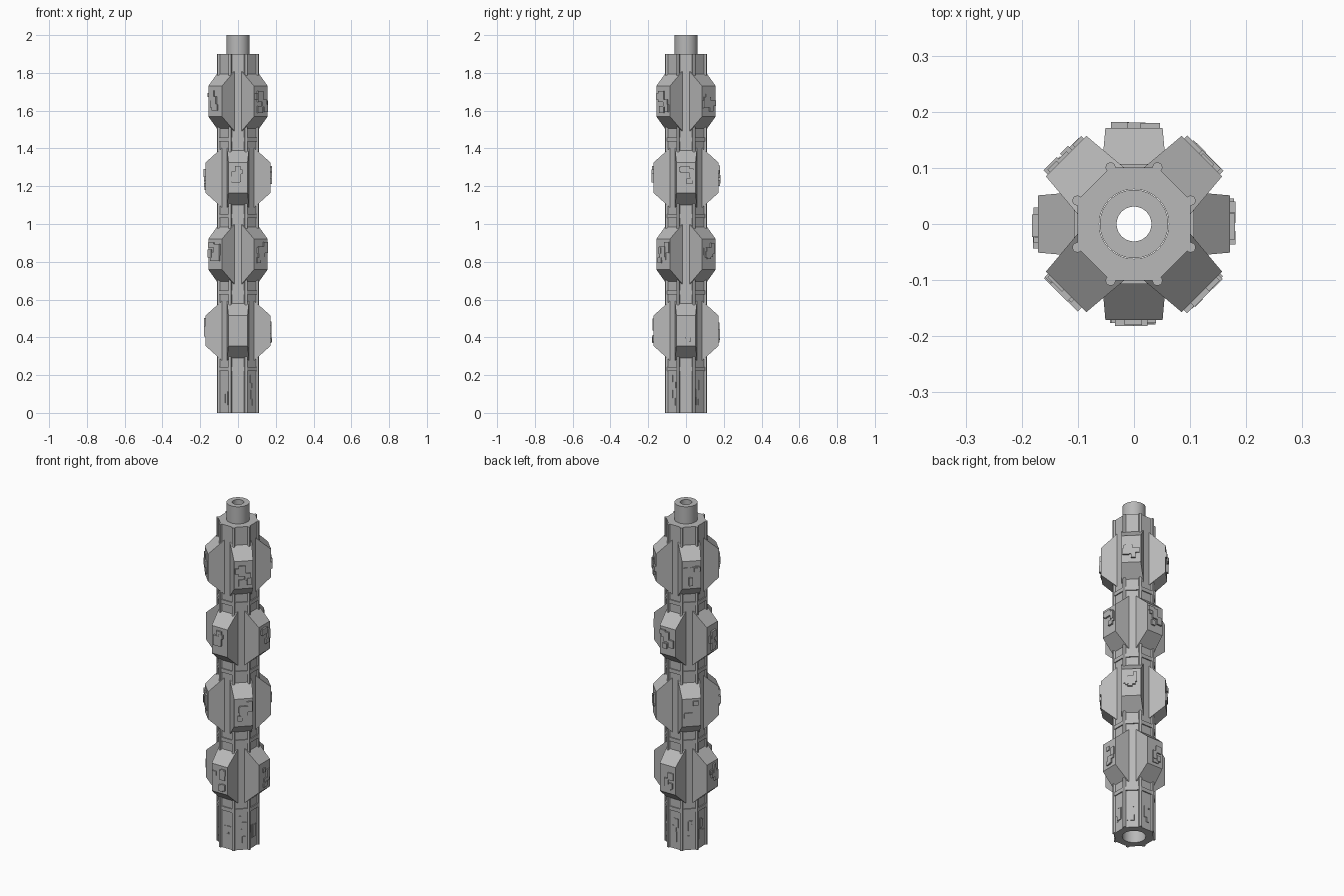
import bpy, bmesh, math, random
from mathutils import Matrix

random.seed(7)
if "Cube" in bpy.data.objects:
    bpy.data.objects.remove(bpy.data.objects["Cube"], do_unlink=True)

grey = bpy.data.materials.new("plain_grey")
grey.use_nodes = True
COLOUR = (0.48, 0.48, 0.48, 1)
grey.diffuse_color = COLOUR
grey.node_tree.nodes["Principled BSDF"].inputs["Base Color"].default_value = COLOUR


def finish(name, bm, smooth=False):
    bmesh.ops.recalc_face_normals(bm, faces=bm.faces)
    mesh = bpy.data.meshes.new(name)
    bm.to_mesh(mesh)
    bm.free()
    mesh.materials.append(grey)
    ob = bpy.data.objects.new(name, mesh)
    bpy.context.collection.objects.link(ob)
    if smooth:
        bpy.ops.object.select_all(action='DESELECT')
        ob.select_set(True)
        bpy.context.view_layer.objects.active = ob
        bpy.ops.object.shade_smooth_by_angle(angle=math.radians(30))
    return ob


def hollow(name, outer, inner, z0, z1, octagonal, segments=48):
    """Round-bored tube with an octagonal or round outside."""
    bm = bmesh.new()
    rings = []
    for i in range(segments):
        a = 2 * math.pi * i / segments
        off = (a + math.pi / 8) % (math.pi / 4) - math.pi / 8
        if octagonal:
            r = outer / math.cos(off)
        else:
            r = outer
        c, s = math.cos(a), math.sin(a)
        rings.append([bm.verts.new((k * c, k * s, z))
                      for k, z in ((r, z0), (r, z1), (inner, z1), (inner, z0))])
    for i, p in enumerate(rings):
        q = rings[(i + 1) % segments]
        for j in range(4):
            k = (j + 1) % 4
            bm.faces.new((p[j], q[j], q[k], p[k]))
    return finish(name, bm, True)


def add_box(bm, x0, x1, y, z, w, h, turn):
    mat = turn @ Matrix.Translation(((x0 + x1) / 2, y, z)) @ Matrix.Diagonal((x1 - x0, w, h, 1))
    bmesh.ops.create_cube(bm, size=1, matrix=mat)


def add_plates(bm, radius, zc, half_w, half_h, depth, turn, count):
    """Cluster of overlapping rectangular surface plates."""
    for _ in range(count):
        w = random.uniform(0.4, 1.0) * half_w
        h = random.uniform(0.3, 0.9) * half_h
        y = random.uniform(-1, 1) * (half_w - w / 2)
        z = zc + random.uniform(-1, 1) * (half_h - h / 2)
        add_box(bm, radius - 0.01, radius + depth * random.uniform(0.45, 1), y, z, w, h, turn)


# Main shaft and end tube
hollow("octagonal_shaft", 0.101, 0.062, 0, 1.9, True)
hollow("end_tube", 0.061, 0.031, 1.84, 2.0, False)

# Raised collars between the pod groups
for n in range(4):
    z = 0.233 + 0.405 * n
    hollow(f"collar_{n + 1}", 0.107, 0.08, z - 0.011, z + 0.011, True)

# Thin rods along the shaft corners
bm = bmesh.new()
corner = 0.101 / math.cos(math.pi / 8)
for i in range(8):
    a = math.pi / 8 + i * math.pi / 4
    place = Matrix.Translation((corner * math.cos(a), corner * math.sin(a), 0.95))
    bmesh.ops.create_cone(bm, cap_ends=True, segments=12, radius1=0.009,
                          radius2=0.009, depth=1.9, matrix=place)
finish("corner_rods", bm, True)

# Chamfered pods, four to a group, alternate groups turned by an eighth
PROFILE = ((0.08, -0.163), (0.171, -0.081), (0.171, 0.081), (0.08, 0.163))
for n in range(4):
    zc = 0.435 + 0.405 * n
    pods, plates = bmesh.new(), bmesh.new()
    for i in range(4):
        turn = Matrix.Rotation(i * math.pi / 2 + (n % 2) * math.pi / 4, 4, 'Z')
        sides = []
        for s in (-1, 1):
            sides.append([pods.verts.new((r, s * (0.051 if r > 0.1 else 0.059), zc + z))
                          for r, z in PROFILE])
            pods.faces.new(sides[-1])
        for j in range(4):
            k = (j + 1) % 4
            pods.faces.new((sides[0][j], sides[0][k], sides[1][k], sides[1][j]))
        bmesh.ops.transform(pods, matrix=turn, verts=sides[0] + sides[1])
        add_plates(plates, 0.171, zc, 0.047, 0.068, 0.011, turn, 5)
    finish(f"pods_{n + 1}", pods)
    finish(f"pod_plates_{n + 1}", plates)

# Plates around the lower shaft
bm = bmesh.new()
for i in range(8):
    turn = Matrix.Rotation(i * math.pi / 4, 4, 'Z')
    add_plates(bm, 0.101, 0.12, 0.029, 0.08, 0.005, turn, 4)
finish("lower_shaft_plates", bm)
